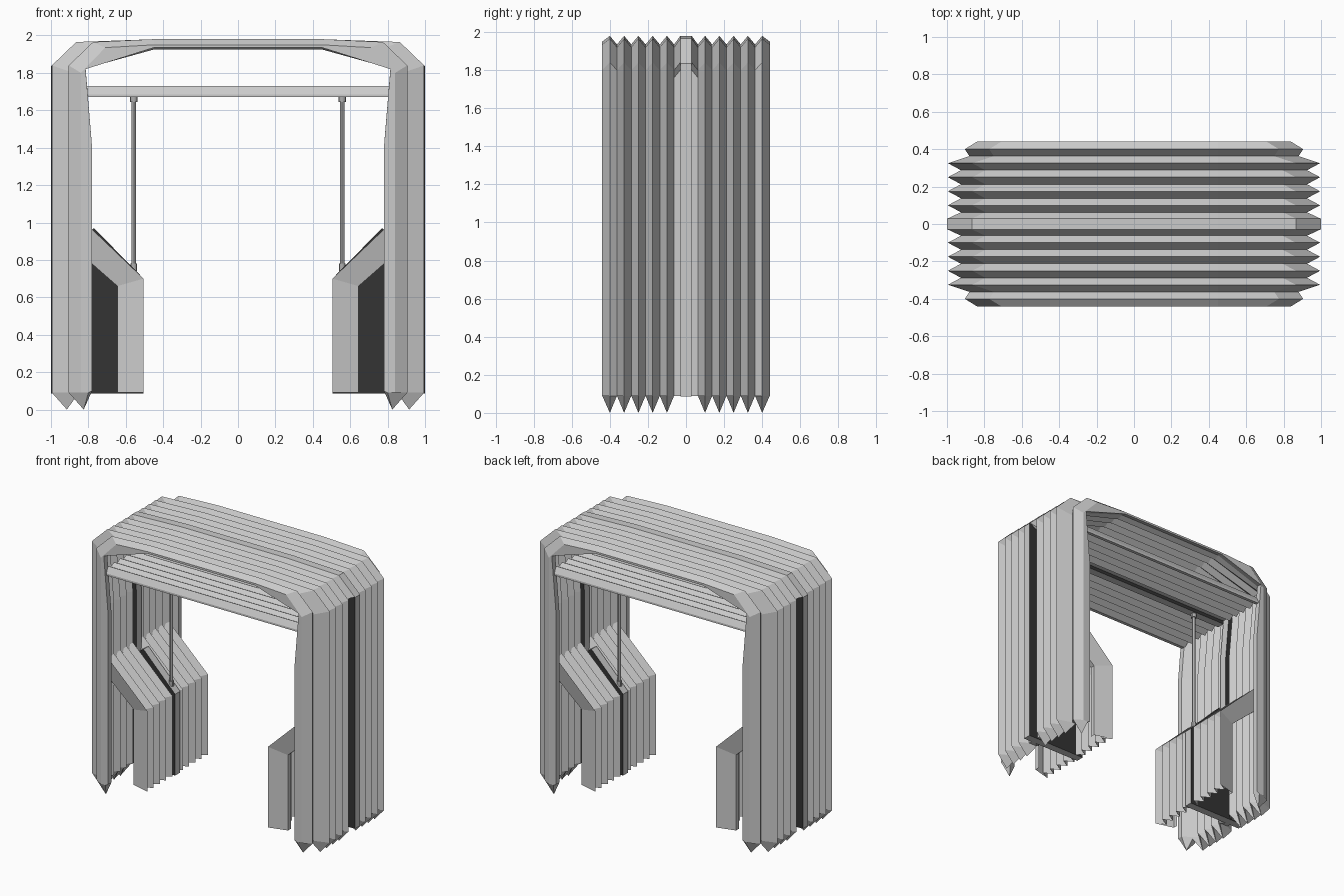
import bpy
import bmesh

cube = bpy.data.objects.get("Cube")
if cube:
    bpy.data.objects.remove(cube, do_unlink=True)


def make_material(name, value):
    mat = bpy.data.materials.new(name)
    mat.use_nodes = True
    colour = (value, value, value, 1)
    mat.diffuse_color = colour
    mat.node_tree.nodes["Principled BSDF"].inputs["Base Color"].default_value = colour
    return mat


light = make_material("light grey", 0.6)
dark = make_material("charcoal", 0.033)
steel = make_material("pole grey", 0.42)


def loft(name, sections, closed=True, dark_ends=False):
    """Skin a row of (y, outline) sections; closed outlines get end caps."""
    bm = bmesh.new()
    rings = [[bm.verts.new((x, y, z)) for x, z in outline] for y, outline in sections]
    count = len(rings[0])
    for a, b in zip(rings, rings[1:]):
        for i in range(count if closed else count - 1):
            j = (i + 1) % count
            bm.faces.new((a[i], a[j], b[j], b[i]))
    if closed:
        for ring in (rings[0], rings[-1]):
            cap = bm.faces.new(ring)
            cap.material_index = 1 if dark_ends else 0
    bmesh.ops.recalc_face_normals(bm, faces=bm.faces)
    # Concave caps are split into clean triangles
    bmesh.ops.triangulate(bm, faces=[f for f in bm.faces if len(f.verts) > 4])
    mesh = bpy.data.meshes.new(name)
    bm.to_mesh(mesh)
    bm.free()
    mesh.materials.append(light)
    mesh.materials.append(dark)
    obj = bpy.data.objects.new(name, mesh)
    bpy.context.collection.objects.link(obj)


def mirrored(half):
    """Close a half outline by reflecting it across x = 0."""
    return half + [(-x, z) for x, z in reversed(half)]


def arch(wall, crown, shoulder, top, inner, soffit, tip):
    """Outline of the portal: inner skin, pointed foot, then outer skin."""
    return mirrored([(0.45, soffit), (inner + 0.035, min(soffit - 0.115, 1.825)),
                     (inner, 1.4), (inner, 0.1),
                     (max(wall - 0.08, inner + 0.02), tip),
                     (wall, 0.09), (wall, shoulder - 0.04), (crown, shoulder),
                     (crown - 0.13, top - 0.015), (0.45, top)])


def both_ways(front):
    """Repeat the front sections on the back half."""
    return front + [(-y, s) for y, s in reversed(front)]


# Pleat positions: five ridges with valleys between on each half
PITCH = 0.075
ridges = [-0.4 + PITCH * i for i in range(5)]
pleats = [(y, y + PITCH / 2) for y in ridges]

# Pleated portal shell, with narrower pleats at the two open ends
shell = [(-0.44, arch(0.84, 0.84, 1.80, 1.95, 0.78, 1.935, 0.09))]
for i, (ridge, valley) in enumerate(pleats):
    if i == 0:
        shell.append((ridge, arch(0.905, 0.905, 1.84, 1.98, 0.78, 1.945, 0.0)))
        shell.append((valley, arch(0.88, 0.88, 1.80, 1.935, 0.83, 1.925, 0.09)))
    else:
        shell.append((ridge, arch(0.995, 0.995, 1.84, 1.98, 0.88, 1.96, 0.0)))
        shell.append((valley, arch(0.925, 0.925, 1.80, 1.935, 0.835, 1.925, 0.09)))
# The crown swells over the central fin so only its legs stay exposed
shell.append((-0.03, arch(0.925, 0.995, 1.84, 1.98, 0.87, 1.93, 0.09)))
loft("pleated_portal_shell", both_ways(shell))

# Central fin: dark sides, light edges, filling the space behind the benches
fin = mirrored([(0.45, 1.935), (0.865, 1.82), (0.83, 1.4), (0.83, 0.93),
                (0.77, 0.97), (0.505, 0.7), (0.505, 0.085), (1.0, 0.085),
                (1.0, 1.835), (0.855, 1.96), (0.45, 1.975)])
loft("central_fin", [(-0.03, fin), (0.03, fin)], dark_ends=True)


# Pleated side benches: folded sheets with end flanges slanting inwards
def bench(face, top, bend, side):
    return [(side * x, z) for x, z in ((0.85, top), (face, bend), (face, 0.09))]


for side, label in ((1, "left"), (-1, "right")):
    frame = bench(0.645, 0.84, 0.66, side)
    rows = [(-0.29, frame), (-0.325, frame)]
    for ridge, valley in pleats:
        rows.append((valley, bench(0.505, 1.03, 0.7, side)))
        rows.append((valley + PITCH / 2, bench(0.575, 0.95, 0.675, side)))
    loft(label + "_bench", both_ways(rows), closed=False)


# Pleated ceiling panel with a central strip
def ceiling(low, high):
    return mirrored([(0.81, low), (0.81, high)])


rows = [(-0.425, ceiling(1.67, 1.685))]
for ridge, valley in pleats:
    rows.append((ridge, ceiling(1.67, 1.73)))
    rows.append((valley, ceiling(1.70, 1.71)))
loft("ceiling_panel", both_ways(rows))
strip = ceiling(1.675, 1.725)
loft("ceiling_strip", [(-0.03, strip), (0.03, strip)], dark_ends=True)


# Support poles with end collars
def rod(name, x, low, high, radius):
    bpy.ops.mesh.primitive_cylinder_add(vertices=12, radius=radius, depth=high - low,
                                        location=(x, 0, (low + high) / 2))
    obj = bpy.context.object
    obj.name = name
    obj.data.materials.append(steel)
    bpy.ops.object.shade_smooth_by_angle()


for side, label in ((1, "left"), (-1, "right")):
    x = side * 0.557
    rod(label + "_pole", x, 0.74, 1.68, 0.012)
    rod(label + "_pole_top_collar", x, 1.645, 1.675, 0.02)
    rod(label + "_pole_foot_collar", x, 0.74, 0.78, 0.018)
